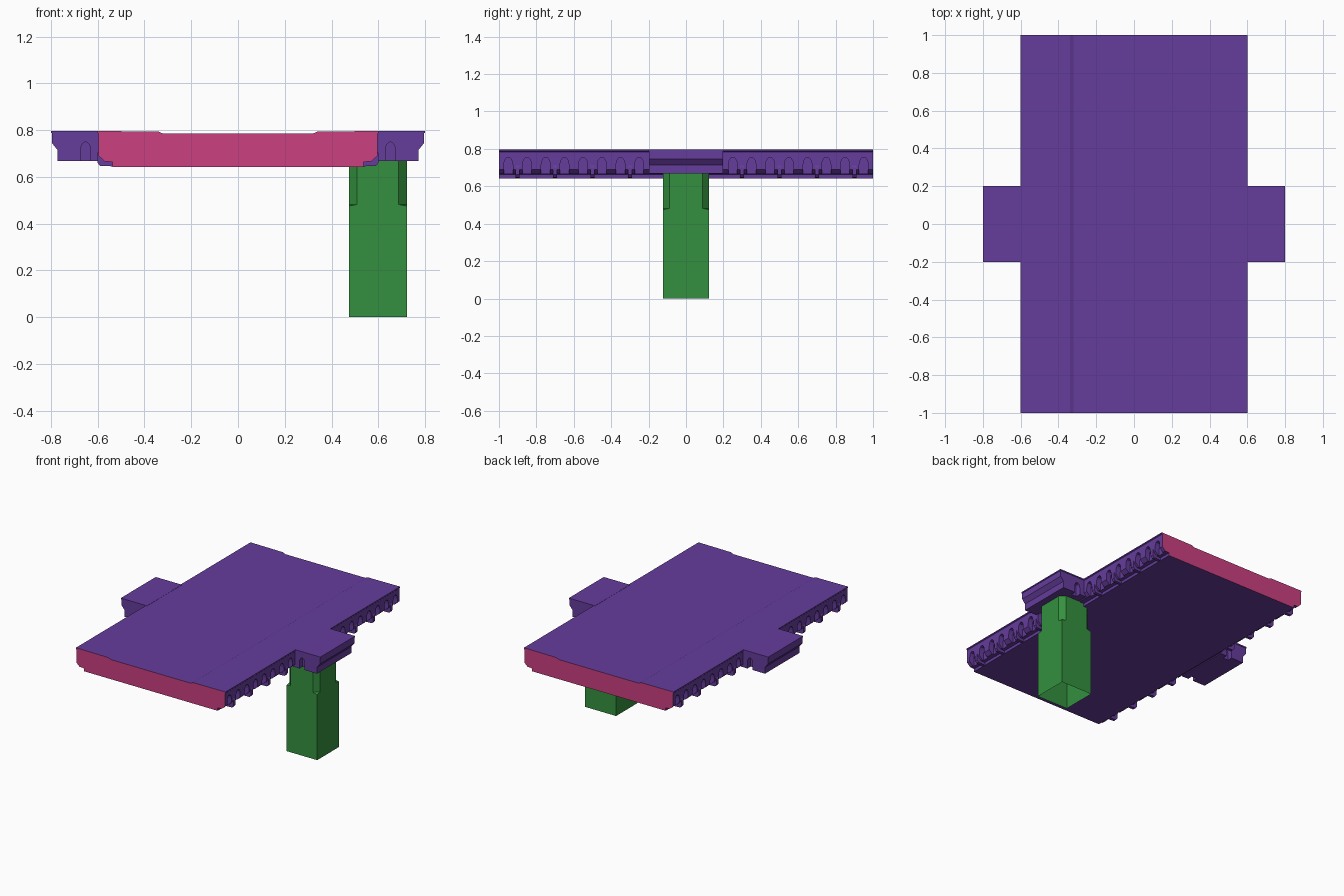
import bpy, bmesh, math
from mathutils import Vector

if "Cube" in bpy.data.objects:
    bpy.data.objects.remove(bpy.data.objects["Cube"])


def material(name, color):
    m = bpy.data.materials.new(name)
    m.diffuse_color = color
    m.use_nodes = True
    m.node_tree.nodes["Principled BSDF"].inputs["Base Color"].default_value = m.diffuse_color
    return m


PURPLE = material("stone_purple", (0.13, 0.045, 0.33, 1))
PINK = material("end_pink", (0.6, 0.05, 0.22, 1))
GREEN = material("pillar_green", (0.035, 0.28, 0.05, 1))


def add_prism(bm, pts, a, b, axis):
    """Extrude a closed 2D profile from a to b: axis y uses (x, z), axis x uses (y, z)."""
    place = (lambda p, t: (p[0], t, p[1])) if axis == 'y' else (lambda p, t: (t, p[0], p[1]))
    lo = [bm.verts.new(place(p, a)) for p in pts]
    hi = [bm.verts.new(place(p, b)) for p in pts]
    n = len(pts)
    faces = [bm.faces.new(lo), bm.faces.new(hi)]
    for i in range(n):
        j = (i + 1) % n
        faces.append(bm.faces.new((lo[i], lo[j], hi[j], hi[i])))
    bmesh.ops.recalc_face_normals(bm, faces=faces)


def finish(bm, name, *mats):
    me = bpy.data.meshes.new(name)
    bm.to_mesh(me)
    bm.free()
    for m in mats:
        me.materials.append(m)
    ob = bpy.data.objects.new(name, me)
    bpy.context.collection.objects.link(ob)
    return ob


def arch(c, half=0.024, bottom=0.60, spring=0.715, top=0.755):
    """Slightly stilted arch outline centred on c."""
    pts = [(c - half, bottom), (c + half, bottom)]
    for i in range(7):
        t = math.pi * i / 6
        pts.append((c + half * math.cos(t), spring + (top - spring) * math.sin(t)))
    return pts


def cut(target, cutter):
    cutter.hide_render = True
    cutter.hide_viewport = False
    cutter.display_type = 'WIRE'
    mod = target.modifiers.new("niches", 'BOOLEAN')
    mod.operation = 'DIFFERENCE'
    mod.solver = 'EXACT'
    mod.object = cutter
    bpy.context.view_layer.objects.active = target
    bpy.ops.object.modifier_apply(modifier=mod.name)
    bpy.data.objects.remove(cutter, do_unlink=True)


# deck: symmetric cross-section with a shallow roadway dip
right = [(0.32, 0.785), (0.34, 0.794), (0.60, 0.796), (0.60, 0.788), (0.596, 0.784),
         (0.596, 0.69), (0.57, 0.666), (0.537, 0.664), (0.537, 0.643)]
bm = bmesh.new()
add_prism(bm, right + [(-x, z) for x, z in reversed(right)], -1, 1, 'y')
deck = finish(bm, "deck", PURPLE, PINK)
for f in deck.data.polygons:
    if abs(f.normal.y) > 0.9:
        f.material_index = 1

# arched niches along both sides of the deck
bm = bmesh.new()
for s in (-1, 1):
    for k in range(8):
        for e in (-1, 1):
            add_prism(bm, arch(e * (0.25 + 0.1 * k)), s * 0.56, s * 0.65, 'x')
cut(deck, finish(bm, "niche_cutter", PURPLE))

# corbels hanging between pairs of niches
bm = bmesh.new()
for s in (-1, 1):
    prof = [(s * x, z) for x, z in [(0.53, 0.645), (0.59, 0.647), (0.602, 0.662),
                                    (0.602, 0.70), (0.59, 0.72), (0.53, 0.72)]]
    for k in range(4):
        for e in (-1, 1):
            y = e * (0.3 + 0.2 * k)
            add_prism(bm, prof, y - 0.011, y + 0.011, 'y')
finish(bm, "corbels", PURPLE)

# side balconies with a niche in each flank and a thin top lip
for s, side in ((-1, "left"), (1, "right")):
    bm = bmesh.new()
    body = [(0.58, 0.79), (0.796, 0.79), (0.796, 0.745), (0.772, 0.715), (0.772, 0.668), (0.58, 0.668)]
    add_prism(bm, [(s * x, z) for x, z in body], -0.197, 0.197, 'y')
    balcony = finish(bm, side + "_balcony", PURPLE)
    bm = bmesh.new()
    for e in (-1, 1):
        add_prism(bm, arch(s * 0.652, 0.021, top=0.75), e * 0.16, e * 0.25, 'y')
    cut(balcony, finish(bm, "balcony_cutter", PURPLE))
    bm = bmesh.new()
    lip = [(0.59, 0.788), (0.8, 0.788), (0.8, 0.797), (0.59, 0.797)]
    add_prism(bm, [(s * x, z) for x, z in lip], -0.2, 0.2, 'y')
    finish(bm, side + "_balcony_lip", PURPLE)

# pillar: square shaft open underneath, chamfered neck above
CX, H, C = 0.598, 0.124, 0.035
bm = bmesh.new()


def ring(z, c, h=H):
    out = []
    for sx, sy in ((1, 1), (-1, 1), (-1, -1), (1, -1)):
        a = (sx * h, sy * (h - c))
        b = (sx * (h - c), sy * h)
        for px, py in ((a, b) if sx * sy > 0 else (b, a)):
            out.append(bm.verts.new((CX + px, py, z)))
    return out


rings = [ring(0, 0), ring(0.475, 0), ring(0.482, C), ring(0.672, C)]
for lo, hi in zip(rings, rings[1:]):
    for i in range(8):
        j = (i + 1) % 8
        bm.faces.new((lo[i], lo[j], hi[j], hi[i]))
bm.faces.new(rings[-1])
bmesh.ops.remove_doubles(bm, verts=bm.verts[:], dist=0.0005)
bmesh.ops.recalc_face_normals(bm, faces=bm.faces[:])
finish(bm, "pillar", GREEN)
